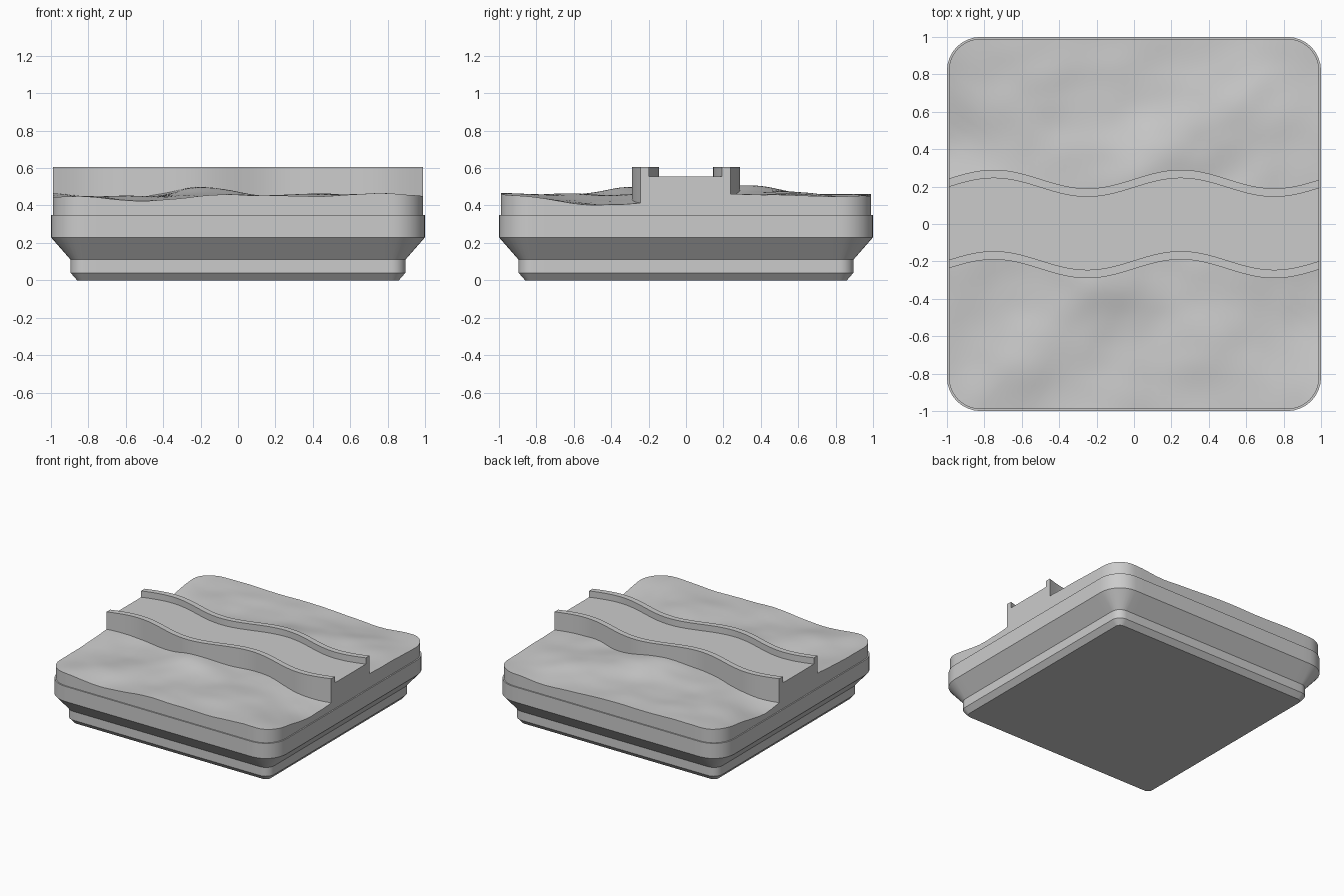
import bpy, bmesh, math
from mathutils import Vector, noise

cube = bpy.data.objects.get("Cube")
if cube:
    bpy.data.objects.remove(cube, do_unlink=True)

stone = bpy.data.materials.new("stone_grey")
stone.use_nodes = True
GREY = (0.6, 0.6, 0.6, 1)
stone.diffuse_color = GREY
stone.node_tree.nodes["Principled BSDF"].inputs["Base Color"].default_value = GREY

CORNER = 0.82          # centre of every rounded corner
SKIRT = 0.99           # half width of the terrain block


def outline(half, straight=24, arc=8):
    """Rounded square, counterclockwise, with evenly cut sides."""
    radius, points = half - CORNER, []
    for k in range(4):
        turn = k * math.pi / 2
        side = [(half, CORNER * (2 * i / straight - 1)) for i in range(straight)]
        bend = [(CORNER + radius * math.cos(a), CORNER + radius * math.sin(a))
                for a in (i * math.pi / 2 / arc for i in range(arc))]
        for x, y in side + bend:
            points.append((x * math.cos(turn) - y * math.sin(turn),
                           x * math.sin(turn) + y * math.cos(turn)))
    return points


# Hills and hollows: x, y, height, radius
HILLS = [(1, -0.42, -0.06, 0.28), (-1, 0.42, -0.06, 0.28),
         (-0.5, -1, -0.03, 0.3), (0.5, 1, -0.03, 0.3),
         (-0.18, -0.3, 0.035, 0.2), (0.05, 0.3, 0.045, 0.22),
         (-0.7, -0.4, -0.025, 0.25), (0.45, 0.55, 0.02, 0.25)]


def ground(x, y):
    z = 0.457 + 0.018 * noise.noise(Vector((x * 2.6, y * 2.6, 4)))
    z += 0.005 * noise.noise(Vector((x * 6, y * 6, 9)))
    for hx, hy, height, radius in HILLS:
        z += height * math.exp(-((x - hx) ** 2 + (y - hy) ** 2) / radius ** 2)
    return z


def loft(bm, rings):
    """Skin a stack of closed rings and cap both ends."""
    rows = [[bm.verts.new(p) for p in ring] for ring in rings]
    count = len(rows[0])
    for low, high in zip(rows, rows[1:]):
        for i in range(count):
            j = (i + 1) % count
            bm.faces.new((low[i], low[j], high[j], high[i]))
    bm.faces.new(rows[0][::-1])
    bm.faces.new(rows[-1])


def build(name, rings):
    bm = bmesh.new()
    loft(bm, rings)
    bmesh.ops.recalc_face_normals(bm, faces=bm.faces)
    mesh = bpy.data.meshes.new(name)
    bm.to_mesh(mesh)
    bm.free()
    mesh.materials.append(stone)
    obj = bpy.data.objects.new(name, mesh)
    bpy.context.collection.objects.link(obj)
    bpy.ops.object.select_all(action="DESELECT")
    obj.select_set(True)
    bpy.context.view_layer.objects.active = obj
    bpy.ops.object.shade_smooth_by_angle(angle=math.radians(30))
    return obj


# Stepped base: half width and height of each ring
BASE = [(0.86, 0), (0.895, 0.04), (0.895, 0.11), (1, 0.23), (1, 0.35), (SKIRT, 0.35)]
rings = [[(x, y, z) for x, y in outline(half)] for half, z in BASE]

# Rolling terrain: rings shrinking towards the middle
STEPS = 40
for k in range(STEPS, 0, -1):
    s = k / STEPS
    rings.append([(x * s, y * s, ground(x * s, y * s)) for x, y in outline(SKIRT)])
build("terrain_tile", rings)

# Winding raised road with a curb on each side
OUTER, INNER, CURB_TOP, ROAD_TOP, BURIED = 0.24, 0.195, 0.605, 0.555, 0.3
half_section = [(OUTER, BURIED), (OUTER, CURB_TOP), (INNER, CURB_TOP), (INNER, ROAD_TOP)]
section = half_section + [(-y, z) for y, z in reversed(half_section)]
LENGTHS = 64
road = []
for i in range(LENGTHS + 1):
    x = SKIRT * (2 * i / LENGTHS - 1)
    sway = 0.05 * math.sin(2 * math.pi * x)
    road.append([(x, y + sway, z) for y, z in section])
build("winding_road", road)
